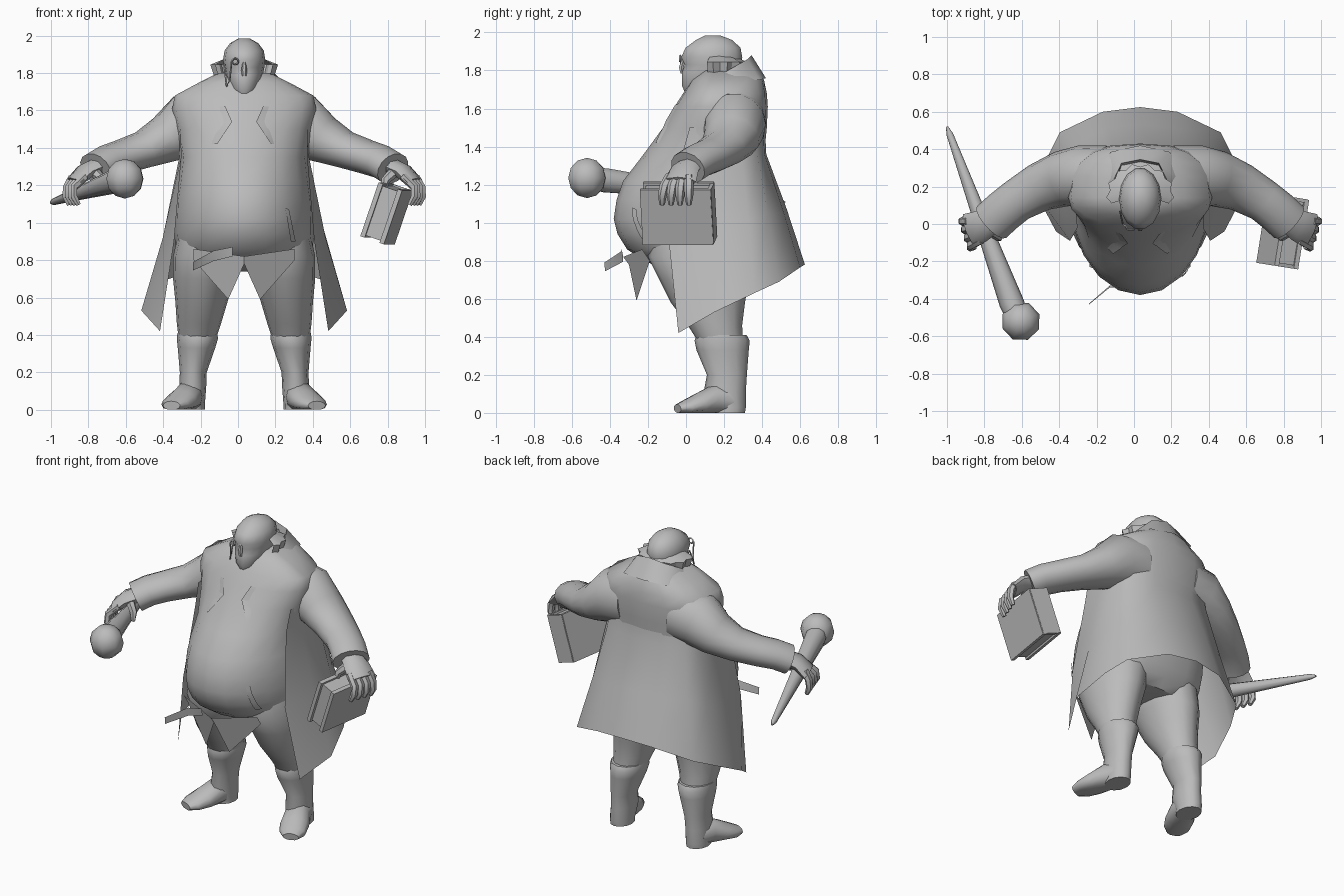
import bpy, bmesh, math
from mathutils import Vector, Matrix

if "Cube" in bpy.data.objects:
    bpy.data.objects.remove(bpy.data.objects["Cube"])

CX = 0.033  # body centre line
mat = bpy.data.materials.new("plain_grey")
mat.diffuse_color = (0.5, 0.5, 0.5, 1)
mat.use_nodes = True
mat.node_tree.nodes["Principled BSDF"].inputs["Base Color"].default_value = mat.diffuse_color


def finish(name, bm, smooth=50, closed=True):
    if closed:
        bmesh.ops.recalc_face_normals(bm, faces=bm.faces)
    me = bpy.data.meshes.new(name)
    bm.to_mesh(me)
    bm.free()
    me.materials.append(mat)
    ob = bpy.data.objects.new(name, me)
    bpy.context.collection.objects.link(ob)
    if smooth:
        bpy.ops.object.select_all(action='DESELECT')
        ob.select_set(True)
        bpy.context.view_layer.objects.active = ob
        bpy.ops.object.shade_smooth_by_angle(angle=math.radians(smooth))
    return ob


def skin(name, rows, closed=True, smooth=50):
    """Bridge rows of points; closed rows become a capped solid."""
    bm = bmesh.new()
    vs = [[bm.verts.new(p) for p in r] for r in rows]
    n = len(rows[0])
    for a, b in zip(vs, vs[1:]):
        for i in range(n if closed else n - 1):
            j = (i + 1) % n
            bm.faces.new((a[i], a[j], b[j], b[i]))
    if closed:
        bm.faces.new(vs[0])
        bm.faces.new(vs[-1])
    return finish(name, bm, smooth, closed)


def stack(name, rings, s=1, n=16, mid=None, flat=1):
    """Horizontal rings: z, centre offset, half width, front y, back y; flat < 1 squares the back."""
    rows = []
    for z, c, rx, f, b in rings:
        m = (f + b) / 2 if mid is None else mid
        row = []
        for i in range(n):
            a = 2 * math.pi * i / n
            x, y = math.cos(a), math.sin(a)
            if y > 1e-6:
                x, y = math.copysign(abs(x) ** flat, x), y ** flat
            row.append((CX + s * c + rx * x, m + y * ((b - m) if y > 0 else (m - f)), z))
        rows.append(row)
    return skin(name, rows)


def tube(name, path, n=10, ref=(0, 0, 1), floor=False):
    """Tube through points: x, y, z, side radius, up radius."""
    pts = [Vector(p[:3]) for p in path]
    rows = []
    for i, p in enumerate(path):
        t = (pts[min(i + 1, len(pts) - 1)] - pts[max(i - 1, 0)]).normalized()
        side = t.cross(Vector(ref)).normalized()
        up = side.cross(t)
        row = []
        for k in range(n):
            a = 2 * math.pi * k / n
            q = pts[i] + side * p[3] * math.cos(a) + up * p[4] * math.sin(a)
            if floor:
                q.z = max(q.z, 0)
            row.append(q)
        rows.append(row)
    return skin(name, rows)


# Torso with the big belly
TORSO = [(0.74, 0, .27, -.08, .28), (0.80, 0, .34, -.22, .33), (0.86, 0, .365, -.31, .36),
         (0.94, 0, .375, -.36, .38), (1.02, 0, .375, -.38, .39), (1.12, 0, .37, -.365, .40),
         (1.22, 0, .355, -.33, .405), (1.35, 0, .34, -.23, .41), (1.5, 0, .365, -.12, .425),
         (1.61, 0, .385, -.06, .43), (1.68, 0, .37, -.015, .425), (1.75, 0, .24, .03, .41),
         (1.80, 0, .14, .09, .38)]
stack("torso", TORSO, n=20, mid=.14, flat=.75)


def chest(dx, z, lift):
    """Point just in front of the torso surface."""
    for a, b in zip(TORSO, TORSO[1:]):
        if a[0] <= z <= b[0]:
            t = (z - a[0]) / (b[0] - a[0])
            rx, f = a[2] + t * (b[2] - a[2]), a[3] + t * (b[3] - a[3])
            y = .14 - (.14 - f) * math.sqrt(max(0, 1 - (dx / rx) ** 2))
            return (CX + dx, y - lift, z)


def patch(name, a, b, c, d, fade=0.0, n=6):
    """Thin cloth on the torso front between (dx, z) corners; sinks in towards side b-c."""
    a, b, c, d = (Vector(v) for v in (a, b, c, d))
    rows = []
    for i in range(n + 1):
        l, r = a.lerp(d, i / n), b.lerp(c, i / n)
        rows.append([chest(*l.lerp(r, k / n), .009 - fade * k / n) for k in range(n + 1)])
    skin(name, rows, closed=False)


for s, side in ((-1, "right"), (1, "left")):
    patch(side + "_lapel_top", (s * .065, 1.54), (s * .2, 1.54), (s * .2, 1.62), (s * .10, 1.62), .03)
    patch(side + "_lapel_bottom", (s * .145, 1.42), (s * .2, 1.42), (s * .2, 1.54), (s * .065, 1.54), .03)
patch("belt_tassel", (.22, 1.08), (.24, 1.07), (.275, .90), (.25, .90))

# Open coat skirt, rows run round the back from one front edge to the other
COAT = [((.34, .02, 1.5), (.335, -.02, 1.36), (.375, -.09, .90), (.45, -.04, .42)),
        ((.35, .12, 1.5), (.345, .12, 1.36), (.435, .13, .92), (.55, .15, .53)),
        ((.34, .26, 1.5), (.345, .29, 1.36), (.415, .33, 1.0), (.495, .36, .63)),
        ((.27, .36, 1.5), (.285, .375, 1.36), (.345, .43, 1.05), (.43, .49, .69)),
        ((.14, .405, 1.5), (.14, .413, 1.36), (.17, .515, 1.05), (.20, .60, .765)),
        ((0, .415, 1.5), (0, .422, 1.36), (0, .53, 1.07), (0, .625, .78))]
cols = [(-1, c) for c in COAT] + [(1, c) for c in COAT[-2::-1]]
skin("coat_skirt", [[(CX + s * c[r][0], c[r][1], c[r][2]) for s, c in cols] for r in range(4)],
     closed=False)

# Turned-over collar
COLLAR = [((.13, .10, 1.74), (.15, .085, 1.76), (.19, .07, 1.71)),
          ((.13, .22, 1.76), (.15, .22, 1.80), (.22, .23, 1.74)),
          ((.10, .31, 1.78), (.10, .325, 1.86), (.16, .385, 1.75)),
          ((0, .33, 1.78), (0, .345, 1.88), (0, .42, 1.76))]
cols = [(-1, c) for c in COLLAR] + [(1, c) for c in COLLAR[-2::-1]]
skin("collar", [[(CX + s * c[r][0], c[r][1], c[r][2]) for s, c in cols] for r in range(3)],
     closed=False, smooth=60)

# Shirt tails, drawn as two pointed flaps under the belly
bm = bmesh.new()
for s in (-1, 1):
    pts = [(0, -.33, .82), (0, -.30, .78), (s * .085, -.26, .59), (s * .27, -.19, .80), (s * .27, -.23, .86)]
    bm.faces.new([bm.verts.new((CX + x, y, z)) for x, y, z in pts])
finish("shirt_tails", bm, 0, False)

# Loose belt end
skin("belt_end", [[(-.24, -.425, .745), (-.13, -.33, .795), (-.03, -.33, .82)],
                  [(-.24, -.43, .79), (-.13, -.34, .85), (-.03, -.34, .87)]], closed=False)

# Head, nose and hair
stack("head", [(1.68, 0, .045, -.005, .14), (1.72, 0, .08, -.025, .24), (1.79, 0, .10, -.025, .28),
               (1.83, 0, .108, -.01, .295), (1.87, 0, .113, -.03, .30), (1.92, 0, .105, -.005, .29),
               (1.96, 0, .075, .05, .245), (1.985, 0, .03, .10, .18)], n=14)
tube("nose", [(CX, -.012, 1.86, .008, .012), (CX, -.025, 1.815, .016, .014), (CX, -.02, 1.785, .012, .01)],
     n=6, ref=(0, 1, 0))
rows = [[], [], []]
for i in range(17):
    a = math.radians(-20 + 220 * i / 16)
    out = .182 if i % 2 else .162
    for row, (k, z) in zip(rows, ((.108, 1.875), (out, 1.845), (out - .025, 1.75 + .02 * (i % 2)))):
        row.append((CX + k * math.cos(a), .16 + k * .9 * math.sin(a), z))
skin("hair_fringe", rows, closed=False, smooth=30)

# Eyeglass with its cord
bm = bmesh.new()
ring = [[bm.verts.new((-.015 + (.016 + .005 * math.cos(v)) * math.cos(u), -.03 + .006 * math.sin(v),
                       1.862 + (.016 + .005 * math.cos(v)) * math.sin(u)))
         for v in (0, 1.57, 3.14, 4.71)] for u in [math.tau * k / 12 for k in range(12)]]
for i in range(12):
    for j in range(4):
        bm.faces.new((ring[i][j], ring[i - 1][j], ring[i - 1][j - 1], ring[i][j - 1]))
finish("eyeglass", bm)
tube("eyeglass_cord", [(-.035, -.03, 1.86, .005, .005), (-.045, -.01, 1.76, .005, .005),
                       (-.06, .0, 1.73, .005, .005), (-.075, .07, 1.85, .005, .005)], n=5, ref=(0, 1, 0))

# Limbs on both sides
for s, side in ((-1, "right"), (1, "left")):
    X = lambda path: [(CX + s * p[0],) + tuple(p[1:]) for p in path]
    tube(side + "_sleeve", X([(.18, .255, 1.53, .165, .18), (.32, .255, 1.515, .165, .172),
                              (.42, .24, 1.445, .15, .13), (.54, .195, 1.39, .13, .10),
                              (.66, .125, 1.35, .115, .092), (.735, .065, 1.325, .115, .09),
                              (.795, .01, 1.288, .115, .09)]), n=14)
    tube(side + "_palm", X([(.76, .04, 1.31, .06, .05), (.85, -.01, 1.275, .085, .042),
                            (.91, -.035, 1.215, .095, .033)]), n=8)
    for i in range(4):
        t = i / 3
        tube(f"{side}_finger_{i + 1}", X([(.85 + .07 * t, -.085 + .1 * t, 1.245, .025, .022),
                                          (.91 + .04 * t, -.115 + .13 * t, 1.19, .026, .022),
                                          (.91 + .045 * t, -.125 + .14 * t, 1.14, .023, .02),
                                          (.885 + .05 * t, -.125 + .14 * t, 1.095, .014, .014)]),
             n=6, ref=(1, 0, 0))
    tube(side + "_thumb", X([(.80, -.04, 1.27, .03, .025), (.755, -.07, 1.225, .024, .022),
                             (.75, -.08, 1.17, .012, .012)]), n=6, ref=(0, 1, 0))
    stack(side + "_trouser_leg", [(.95, .18, .17, -.18, .30), (.82, .195, .185, -.20, .33),
                                  (.70, .215, .165, -.14, .33), (.58, .228, .14, -.08, .31),
                                  (.46, .242, .118, .01, .295), (.38, .25, .10, .06, .30)], s)
    stack(side + "_boot", [(.41, .25, .107, .055, .318), (.38, .25, .11, .045, .335),
                           (.33, .255, .10, .055, .33), (.20, .272, .072, .11, .32),
                           (.12, .275, .072, .095, .315), (.03, .28, .07, .13, .315),
                           (0, .28, .07, .13, .31)], s, n=12)
    tube(side + "_foot", X([(.28, .24, .06, .065, .075), (.30, .15, .07, .08, .08),
                            (.335, .07, .045, .09, .06), (.37, .0, .028, .08, .04),
                            (.388, -.045, .022, .05, .024)]), n=12, floor=True)

# Book: pages between two covers and a spine
for name, size, off in (("book_pages", (.085, .34, .28), (0, 0, 0)),
                        ("book_inner_cover", (.025, .375, .305), (-.055, 0, 0)),
                        ("book_outer_cover", (.025, .375, .305), (.055, 0, 0)),
                        ("book_spine", (.125, .02, .30), (0, .18, 0))):
    bm = bmesh.new()
    bmesh.ops.create_cube(bm, size=1)
    place = (Matrix.Translation((.795, -.04, 1.05)) @ Matrix.Rotation(math.radians(-9), 4, 'Z')
             @ Matrix.Rotation(math.radians(19), 4, 'Y') @ Matrix.Translation(off)
             @ Matrix.Diagonal((*size, 1)))
    bmesh.ops.transform(bm, matrix=place, verts=bm.verts)
    finish(name, bm, 0)

# Tapered club with a round knob
tube("club_shaft", [(-.62, -.50, 1.235, .06, .06), (-.655, -.42, 1.222, .066, .066),
                    (-.81, .0, 1.17, .042, .042), (-.985, .48, 1.112, .018, .018),
                    (-1.0, .52, 1.107, .006, .006)], n=10)
bm = bmesh.new()
bmesh.ops.create_uvsphere(bm, u_segments=8, v_segments=6, radius=.106,
                          matrix=Matrix.Translation((-.605, -.52, 1.235)) @ Matrix.Rotation(.36, 4, 'Z'))
finish("club_knob", bm, 60)
